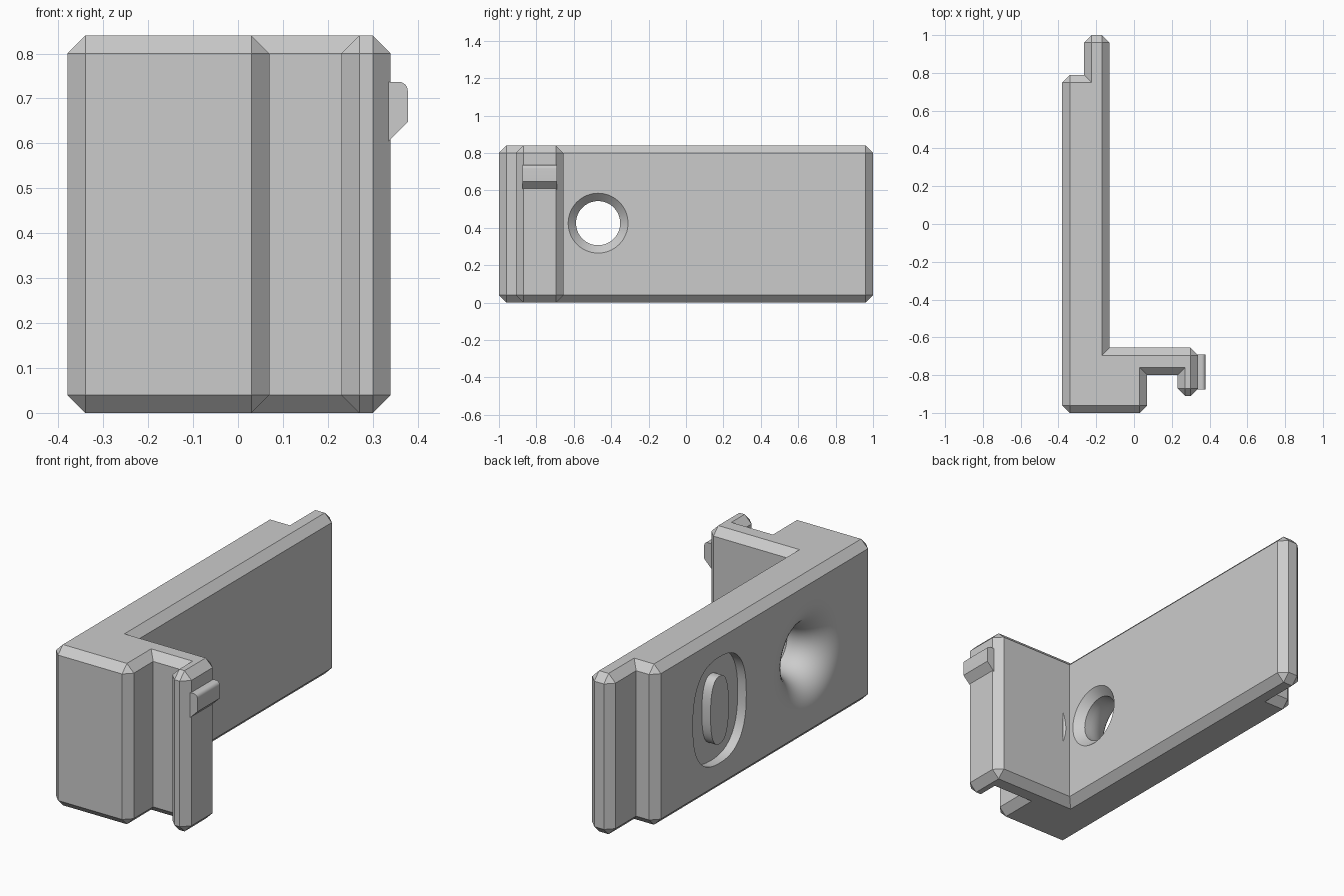
import bpy, bmesh, math

if "Cube" in bpy.data.objects:
    bpy.data.objects.remove(bpy.data.objects["Cube"], do_unlink=True)

grey = bpy.data.materials.new("plain grey")
grey.use_nodes = True
grey.diffuse_color = (0.6, 0.6, 0.6, 1)
grey.node_tree.nodes["Principled BSDF"].inputs["Base Color"].default_value = (0.6, 0.6, 0.6, 1)


def ring_solid(name, rings, closed=False, chamfer=0):
    """Skin a stack of point rings; cap the ends or join last to first."""
    bm = bmesh.new()
    loops = [[bm.verts.new(p) for p in ring] for ring in rings]
    n = len(loops[0])
    pairs = list(zip(loops, loops[1:]))
    if closed:
        pairs.append((loops[-1], loops[0]))
    else:
        bm.faces.new(loops[0])
        bm.faces.new(loops[-1])
    for a, b in pairs:
        for i in range(n):
            j = (i + 1) % n
            bm.faces.new((a[i], a[j], b[j], b[i]))
    bmesh.ops.recalc_face_normals(bm, faces=bm.faces[:])
    if chamfer:
        convex = [e for e in bm.edges if e.is_convex]
        bmesh.ops.bevel(bm, geom=convex, offset=chamfer, offset_type='OFFSET',
                        segments=1, profile=0.5, affect='EDGES', clamp_overlap=False)
        bmesh.ops.recalc_face_normals(bm, faces=bm.faces[:])
    mesh = bpy.data.meshes.new(name)
    bm.to_mesh(mesh)
    bm.free()
    mesh.materials.append(grey)
    obj = bpy.data.objects.new(name, mesh)
    bpy.context.collection.objects.link(obj)
    return obj


def oval(x, y, z, half_w, half_h, power=2.0, count=64):
    """Ring of points in a plane facing x; powers above 2 square it off."""
    ring = []
    for i in range(count):
        a = 2 * math.pi * i / count
        c, s = math.cos(a), math.sin(a)
        ring.append((x, y + half_w * math.copysign(abs(c) ** (2 / power), c),
                     z + half_h * math.copysign(abs(s) ** (2 / power), s)))
    return ring


def cut(target, cutter):
    cutter.hide_render = True
    mod = target.modifiers.new("cut", 'BOOLEAN')
    mod.operation = 'DIFFERENCE'
    mod.solver = 'EXACT'
    mod.object = cutter
    bpy.context.view_layer.objects.active = target
    bpy.ops.object.modifier_apply(modifier=mod.name)
    bpy.data.objects.remove(cutter, do_unlink=True)


def smooth(obj):
    bpy.ops.object.select_all(action='DESELECT')
    obj.select_set(True)
    bpy.context.view_layer.objects.active = obj
    bpy.ops.object.shade_smooth_by_angle(angle=math.radians(25))
    for p in obj.data.polygons:
        if p.area > 0.02:
            p.use_smooth = False


# Bracket: long plate, thick foot, short arm with a hooked end
LEFT, PLATE, TOP = -0.38, -0.13, 0.84
outline = [(LEFT, -1), (0.07, -1), (0.07, -0.8), (0.23, -0.8),
           (0.23, -0.91), (0.34, -0.91), (0.34, -0.655), (PLATE, -0.655),
           (PLATE, 1), (-0.265, 1), (-0.265, 0.79), (LEFT, 0.79)]
bracket = ring_solid("bracket", [[(x, y, z) for x, y in outline] for z in (0, TOP)],
                     chamfer=0.04)

# Through hole: flared on the outer face, countersunk on the inner face
HOLE, FLARE, SINK, STEPS = 0.118, 0.17, 0.042, 12
profile = [(LEFT - 0.05, HOLE + FLARE)]
for i in range(STEPS + 1):
    a = math.pi / 2 * i / STEPS
    profile.append((LEFT + FLARE * (1 - math.cos(a)), HOLE + FLARE * (1 - math.sin(a))))
profile += [(PLATE - SINK, HOLE), (PLATE + SINK, HOLE + 2 * SINK)]
cut(bracket, ring_solid("hole_cutter",
                        [oval(x, -0.47, 0.425, r, r) for x, r in profile]))

# Oval groove around a flush island on the outer face
DEEP, OUT = LEFT + 0.05, LEFT - 0.05
groove = [(DEEP, 0.22, 0.277), (OUT, 0.22, 0.277), (OUT, 0.075, 0.177), (DEEP, 0.075, 0.177)]
cut(bracket, ring_solid("groove_cutter",
                        [oval(x, 0.265, 0.425, w, h, 2.5) for x, w, h in groove],
                        closed=True))
smooth(bracket)

# Snap catch on the hook: sloped below, rounded above
section = [(0.32, 0.59), (0.33, 0.6), (0.378, 0.648)]
for i in range(7):
    a = math.pi / 2 * i / 6
    section.append((0.358 + 0.02 * math.cos(a), 0.717 + 0.02 * math.sin(a)))
section.append((0.32, 0.737))
catch = ring_solid("snap_catch", [[(x, y, z) for x, z in section] for y in (-0.875, -0.69)])
smooth(catch)
